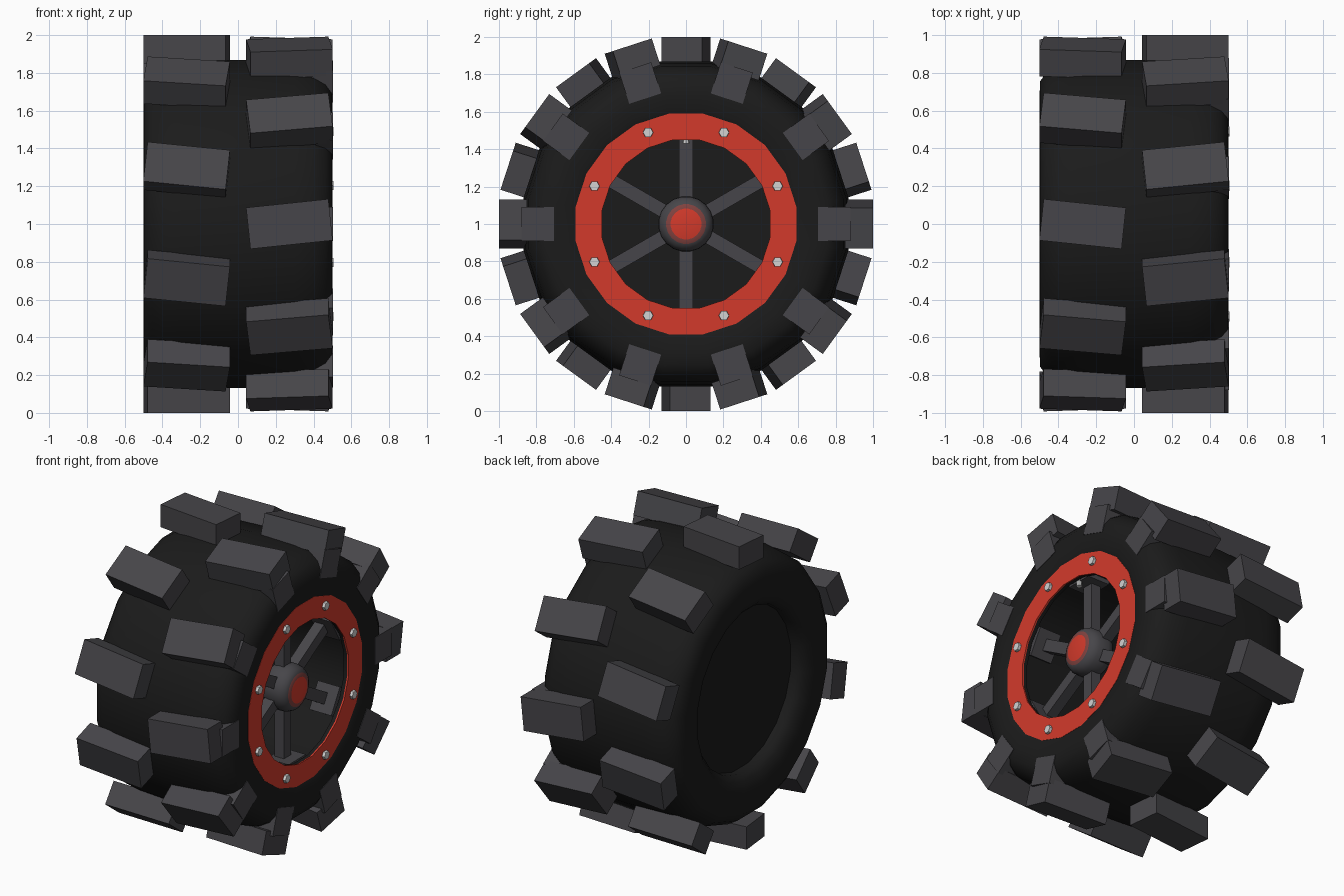
import bpy, bmesh
from math import radians, pi, cos, sin
from mathutils import Matrix, Vector

if "Cube" in bpy.data.objects:
    bpy.data.objects.remove(bpy.data.objects["Cube"])

CENTRE = Matrix.Translation((0, 0, 1))


def material(name, *rgb):
    m = bpy.data.materials.new(name)
    m.use_nodes = True
    m.diffuse_color = (*rgb, 1)
    m.node_tree.nodes["Principled BSDF"].inputs["Base Color"].default_value = (*rgb, 1)
    return m


RUBBER = material("black rubber", 0.011, 0.011, 0.011)
GREY = material("dark grey", 0.062, 0.06, 0.067)
RED = material("red", 0.65, 0.042, 0.024)
DULL_RED = material("dull red", 0.22, 0.055, 0.05)
STEEL = material("light steel", 0.65, 0.65, 0.65)


def finish(name, bm, mats, smooth=None):
    bmesh.ops.recalc_face_normals(bm, faces=bm.faces)
    bm.transform(CENTRE)
    me = bpy.data.meshes.new(name)
    bm.to_mesh(me)
    bm.free()
    ob = bpy.data.objects.new(name, me)
    bpy.context.collection.objects.link(ob)
    for m in mats:
        me.materials.append(m)
    if smooth:
        bpy.ops.object.select_all(action='DESELECT')
        ob.select_set(True)
        bpy.context.view_layer.objects.active = ob
        bpy.ops.object.shade_smooth_by_angle(angle=radians(smooth))
    return ob


def lathe(profile, sides=20, closed=False):
    """Spin (x, radius) points about the x axis, with flats at the top and front."""
    bm = bmesh.new()
    rings = []
    for x, r in profile:
        if r == 0:
            rings.append([bm.verts.new((x, 0, 0))] * sides)
        else:
            angles = [2 * pi * (i + 0.5) / sides for i in range(sides)]
            rings.append([bm.verts.new((x, r * cos(a), r * sin(a))) for a in angles])
    pairs = list(zip(rings, rings[1:]))
    if closed:
        pairs.append((rings[-1], rings[0]))
    for a, b in pairs:
        for i in range(sides):
            j = (i + 1) % sides
            corners = list(dict.fromkeys((a[i], a[j], b[j], b[i])))
            bm.faces.new(corners)
    return bm


def add_box(bm, lo, hi, turn=0, spin=0):
    """Box between two corners, turned on its own vertical, then spun about the axle."""
    lo, hi = Vector(lo), Vector(hi)
    m = (Matrix.Rotation(radians(spin), 4, 'X')
         @ Matrix.Translation((lo + hi) / 2)
         @ Matrix.Rotation(radians(turn), 4, 'Z')
         @ Matrix.Diagonal((*(hi - lo), 1)))
    bmesh.ops.create_cube(bm, size=1, matrix=m)


# Tyre: one half profile mirrored across the middle
half = [(0.36, 0.525), (0.44, 0.53), (0.475, 0.565), (0.495, 0.62), (0.5, 0.69),
        (0.497, 0.765), (0.463, 0.814), (0.4, 0.852), (0.3, 0.868)]
outline = [(-x, r) for x, r in half] + [(0, 0.88)] + half[::-1]
finish("tyre", lathe(outline), [RUBBER], 60)

# Rim barrel and the plain disc closing the back
finish("rim_barrel", lathe([(-0.38, 0.53), (-0.38, 0.5), (0.46, 0.5), (0.46, 0.54)],
                           closed=True), [RUBBER], 40)
finish("back_disc", lathe([(-0.395, 0), (-0.395, 0.53), (-0.375, 0.53), (-0.375, 0)]),
       [RUBBER], 40)

# Tread lugs: two staggered rows slanted into a chevron
for name, side, offset in (("right_tread_lugs", 1, 18), ("left_tread_lugs", -1, 0)):
    bm = bmesh.new()
    x0, x1 = sorted((side * 0.053, side * 0.491))
    for k in range(10):
        add_box(bm, (x0, -0.11, 0.85), (x1, 0.11, 1), side * 6, offset + 36 * k)
    finish(name, bm, [GREY])

# Shoulder blocks on the outer face
bm = bmesh.new()
for k in range(10):
    add_box(bm, (0.39, -0.09, 0.705), (0.502, 0.09, 0.88), 0, 18 + 36 * k)
finish("shoulder_blocks", bm, [GREY])

# Thin red clamp ring with bolts
finish("clamp_ring", lathe([(0.478, 0.455), (0.478, 0.597), (0.488, 0.597), (0.488, 0.455)],
                           closed=True), [RED])
finish("ring_backing", lathe([(0.45, 0.46), (0.45, 0.57), (0.479, 0.57), (0.479, 0.46)],
                             closed=True), [RUBBER], 40)
bm = bmesh.new()
for k in range(8):
    a = 2 * pi * (k + 0.5) / 8
    m = (Matrix.Translation((0.494, 0.53 * cos(a), 0.53 * sin(a)))
         @ Matrix.Rotation(pi / 2, 4, 'Y'))
    bmesh.ops.create_cone(bm, cap_ends=True, segments=6, radius1=0.029, radius2=0.027,
                          depth=0.024, matrix=m)
finish("ring_bolts", bm, [STEEL])

# Spokes, each ending in a wide foot against the barrel
spokes, feet = bmesh.new(), bmesh.new()
for k in range(6):
    add_box(spokes, (0.29, -0.037, 0.1), (0.36, 0.037, 0.49), 0, 60 * k)
    add_box(feet, (0.27, -0.09, 0.46), (0.43, 0.09, 0.495), 0, 60 * k)
finish("spokes", spokes, [GREY])
finish("spoke_feet", feet, [GREY])

# Hub with a red cap
bm = lathe([(0.26, 0), (0.26, 0.115), (0.285, 0.142), (0.32, 0.149), (0.39, 0.147),
            (0.425, 0.13), (0.439, 0.107), (0.445, 0.083), (0.45, 0)])
for f in bm.faces:
    x = f.calc_center_median().x
    f.material_index = 2 if x > 0.446 else 1 if x > 0.44 else 0
finish("hub", bm, [GREY, DULL_RED, RED], 60)

# Valve stem on the inside of the rim
bm = bmesh.new()
bmesh.ops.create_cone(bm, cap_ends=True, segments=8, radius1=0.018, radius2=0.014, depth=0.07,
                      matrix=Matrix.Translation((0.425, 0, 0.465)))
finish("valve_stem", bm, [STEEL])
